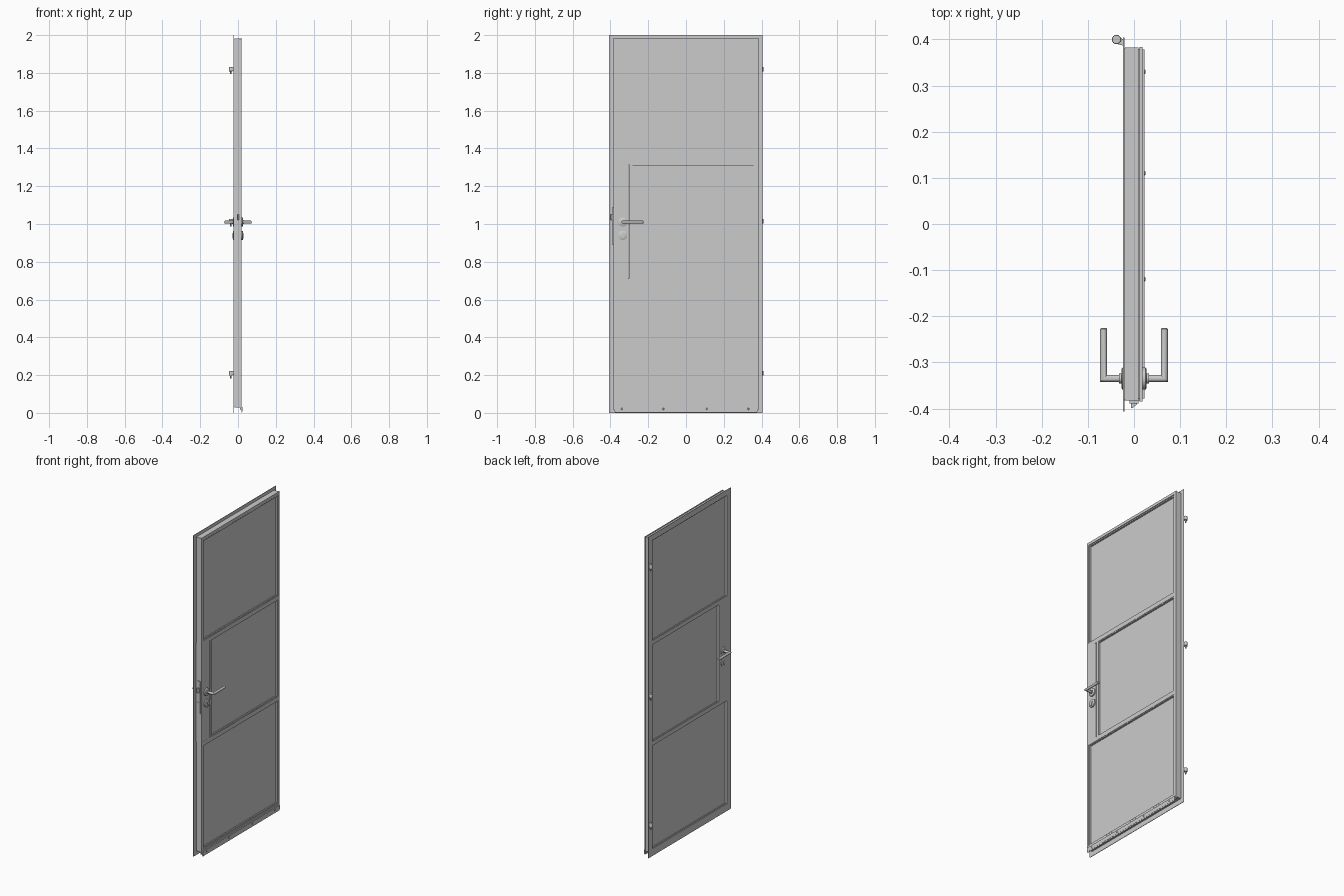
import bpy, bmesh, math

if "Cube" in bpy.data.objects:
    bpy.data.objects.remove(bpy.data.objects["Cube"])


def make(name, verts, faces, smooth=False):
    me = bpy.data.meshes.new(name)
    me.from_pydata(verts, [], faces)
    bm = bmesh.new()
    bm.from_mesh(me)
    bmesh.ops.recalc_face_normals(bm, faces=bm.faces)
    bm.to_mesh(me)
    bm.free()
    ob = bpy.data.objects.new(name, me)
    bpy.context.collection.objects.link(ob)
    if smooth:
        bpy.ops.object.select_all(action='DESELECT')
        ob.select_set(True)
        bpy.context.view_layer.objects.active = ob
        bpy.ops.object.shade_smooth_by_angle(angle=math.radians(35))
    return ob


def box(name, x0, x1, y0, y1, z0, z1):
    v = [(x, y, z) for x in (x0, x1) for y in (y0, y1) for z in (z0, z1)]
    f = [(0, 1, 3, 2), (4, 6, 7, 5), (0, 4, 5, 1), (2, 3, 7, 6), (0, 2, 6, 4), (1, 5, 7, 3)]
    return make(name, v, f)


def ring(name, x0, x1, outer, inner):
    """Rectangular frame in the YZ plane; outer and inner are (y0, y1, z0, z1)."""
    v = []
    for x in (x0, x1):
        for a, b, c, d in (outer, inner):
            v += [(x, a, c), (x, b, c), (x, b, d), (x, a, d)]
    f = []
    for i in range(4):
        j = (i + 1) % 4
        f += [(i, j, j + 4, i + 4), (i + 8, i + 12, j + 12, j + 8),
              (i, i + 8, j + 8, j), (i + 4, j + 4, j + 12, i + 12)]
    return make(name, v, f)


def inset(r, d):
    return (r[0] + d, r[1] - d, r[2] + d, r[3] - d)


def loft(name, rings):
    n = len(rings[0])
    v = [p for r in rings for p in r]
    f = [(k * n + i, k * n + (i + 1) % n, (k + 1) * n + (i + 1) % n, (k + 1) * n + i)
         for k in range(len(rings) - 1) for i in range(n)]
    f += [tuple(range(n)), tuple(range((len(rings) - 1) * n, len(rings) * n))]
    return make(name, v, f, True)


ANG = [2 * math.pi * i / 32 for i in range(32)]


def lathe_x(name, y, z, prof):
    """Round part along x from (x, radius) pairs."""
    return loft(name, [[(x, y + r * math.cos(a), z + r * math.sin(a)) for a in ANG] for x, r in prof])


def lathe_z(name, x, y, prof):
    return loft(name, [[(x + r * math.cos(a), y + r * math.sin(a), z) for a in ANG] for z, r in prof])


# Outer frame layers, from the hinge side to the opening side
opening = (-0.368, 0.366, 0.045, 1.965)
ring("outer_flange", -0.024, -0.021, (-0.407, 0.404, 0.0, 2.0), opening)
ring("flange_gasket", -0.021, -0.019, (-0.38, 0.38, 0.03, 1.98), opening)
ring("core_frame", -0.019, 0.010, (-0.383, 0.383, 0.028, 1.982), opening)
ring("inner_gasket", 0.010, 0.012, (-0.379, 0.379, 0.018, 1.976), opening)
ring("inner_flange", 0.012, 0.018, (-0.385, 0.384, 0.014, 1.984), inset(opening, -0.002))

# Cross rails and lock stile, with a web and face strips
for label, z in (("lower", 0.70), ("upper", 1.328)):
    box(label + "_rail_web", -0.021, 0.014, -0.37, 0.368, z - 0.008, z + 0.008)
    box(label + "_rail_outer_strip", -0.024, -0.021, -0.37, 0.368, z - 0.013, z + 0.013)
    box(label + "_rail_inner_strip", 0.014, 0.018, -0.37, 0.368, z - 0.012, z + 0.012)
box("lock_box", -0.0235, 0.0175, -0.383, -0.305, 0.708, 1.32)
box("lock_stile", -0.024, 0.018, -0.303, -0.290, 0.708, 1.32)

# Infill panes with gaskets and glazing beads
bays = {"lower": (-0.370, 0.367, 0.045, 0.690),
        "middle": (-0.292, 0.367, 0.710, 1.318),
        "upper": (-0.370, 0.367, 1.338, 1.965)}
for label, r in bays.items():
    y0, y1, z0, z1 = inset(r, 0.001)
    box(label + "_pane", -0.014, 0.008, y0, y1, z0, z1)
    ring(label + "_outer_gasket", -0.019, -0.014, r, inset(r, 0.005))
    ring(label + "_inner_gasket", 0.008, 0.011, r, inset(r, 0.009))
    ring(label + "_glazing_bead", 0.011, 0.016, r, inset(r, 0.007))

# Weather bar along the bottom, with screws
box("weather_bar", 0.018, 0.023, -0.378, 0.378, 0.008, 0.032)
box("weather_brush", 0.019, 0.022, -0.376, 0.376, 0.001, 0.008)
for i, y in enumerate((-0.34, -0.12, 0.11, 0.33)):
    lathe_x(f"weather_bar_screw_{i}", y, 0.021, [(0.022, 0.005), (0.0235, 0.005), (0.025, 0.003)])

# Lock faceplate, latch and deadbolt on the edge
box("lock_faceplate", -0.010, 0.010, -0.389, -0.380, 0.89, 1.09)
box("deadbolt", -0.005, 0.005, -0.392, -0.385, 0.925, 0.96)
make("latch", [(x, y, z) for z in (1.02, 1.05)
               for x, y in ((-0.006, -0.385), (0.006, -0.385), (0.006, -0.391), (-0.003, -0.399), (-0.006, -0.399))],
     [(0, 1, 2, 3, 4), (5, 6, 7, 8, 9)] + [(i, (i + 1) % 5, (i + 1) % 5 + 5, i + 5) for i in range(5)])

# Lever handles and key roses on both faces
HY, HZ, R = -0.335, 1.01, 0.0075
for side, s in (("inner", 1), ("outer", -1)):
    cs = [(R * math.cos(a), R * math.sin(a)) for a in ANG]
    loft(side + "_lever", [
        [(s * 0.018, HY + c, HZ + d) for c, d in cs],
        [(s * (0.066 - c), HY + c, HZ + d) for c, d in cs],
        [(s * (0.066 - c), -0.2275, HZ + d) for c, d in cs],
        [(s * (0.066 - c * 0.8), -0.226, HZ + d * 0.8) for c, d in cs]])
    rose = [(s * 0.015, 0.024), (s * 0.025, 0.024), (s * 0.027, 0.021)]
    lathe_x(side + "_handle_rose", HY, HZ, rose)
    lathe_x(side + "_key_rose", HY, 0.94, rose)
    lathe_x(side + "_handle_collar", HY, HZ, [(s * 0.026, 0.011), (s * 0.032, 0.011)])
    lathe_x(side + "_lock_cylinder", HY, 0.945, [(s * 0.02, 0.0085), (s * 0.03, 0.0085)])
    xa, xb = sorted((s * 0.02, s * 0.03))
    box(side + "_lock_cylinder_foot", xa, xb, HY - 0.005, HY + 0.005, 0.924, 0.945)

# Three hinges with knuckle, tapered leaf and pin
for i, z in enumerate((0.21, 1.015, 1.82)):
    lathe_z(f"hinge_{i}_knuckle", -0.038, 0.400,
            [(z - 0.012, 0.009), (z - 0.011, 0.010), (z + 0.010, 0.010), (z + 0.012, 0.009)])
    lathe_z(f"hinge_{i}_pin", -0.038, 0.400, [(z - 0.027, 0.003), (z - 0.025, 0.004), (z - 0.01, 0.004)])
    outline = ((-0.036, 0.4095), (-0.0235, 0.4), (-0.0235, 0.387), (-0.043, 0.3915))
    make(f"hinge_{i}_leaf", [(x, y, h) for h in (z - 0.010, z + 0.009) for x, y in outline],
         [(0, 1, 2, 3), (4, 5, 6, 7)] + [(k, (k + 1) % 4, (k + 1) % 4 + 4, k + 4) for k in range(4)])
